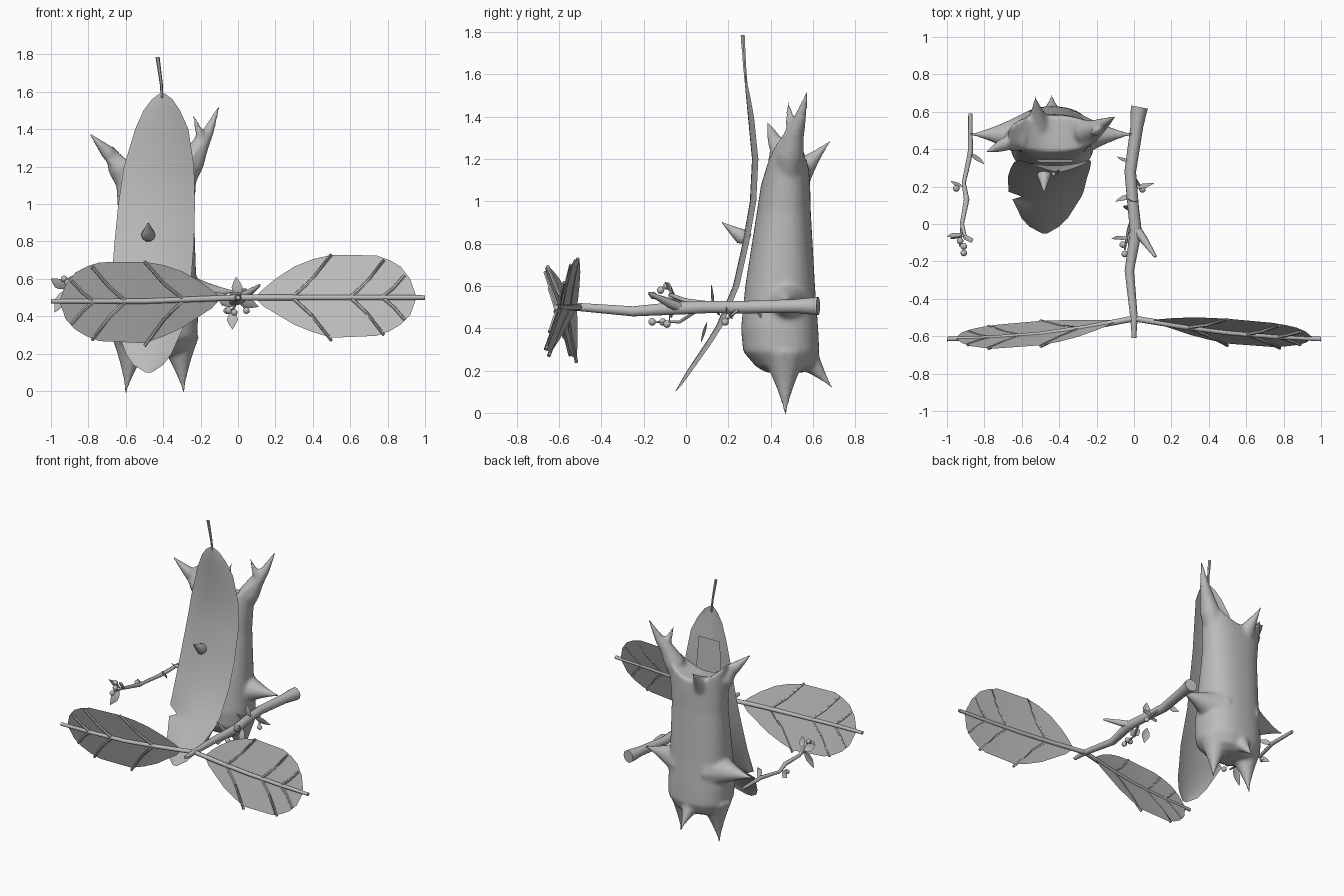
import bpy, bmesh, math
from mathutils import Vector, Matrix

if "Cube" in bpy.data.objects:
    bpy.data.objects.remove(bpy.data.objects["Cube"])

grey = bpy.data.materials.new("plain_grey")
grey.diffuse_color = (0.5, 0.5, 0.5, 1)
grey.use_nodes = True
grey.node_tree.nodes["Principled BSDF"].inputs["Base Color"].default_value = grey.diffuse_color


def finish(bm, name, angle=50):
    bmesh.ops.recalc_face_normals(bm, faces=bm.faces)
    me = bpy.data.meshes.new(name)
    bm.to_mesh(me)
    bm.free()
    ob = bpy.data.objects.new(name, me)
    bpy.context.collection.objects.link(ob)
    me.materials.append(grey)
    bpy.ops.object.select_all(action='DESELECT')
    ob.select_set(True)
    bpy.context.view_layer.objects.active = ob
    bpy.ops.object.shade_smooth_by_angle(angle=math.radians(angle))
    return ob


def loft(bm, rings):
    rows = [[bm.verts.new(p) for p in r] for r in rings]
    n = len(rows[0])
    for a, b in zip(rows, rows[1:]):
        for i in range(n):
            bm.faces.new((a[i], a[(i + 1) % n], b[(i + 1) % n], b[i]))
    bm.faces.new(rows[0])
    r = rows[-1]  # strips keep a curved end clean
    for i in range(n // 2 - 1):
        bm.faces.new((r[i], r[i + 1], r[n - 2 - i], r[n - 1 - i]))


def tube(bm, pts, sides=8):
    """Tapered tube through (x, y, z, radius) points."""
    c = [Vector(p[:3]) for p in pts]
    rings = []
    for i, p in enumerate(pts):
        t = (c[min(i + 1, len(c) - 1)] - c[max(i - 1, 0)]).normalized()
        up = Vector((0, 0, 1)) if abs(t.z) < 0.75 else Vector((0, 1, 0))
        u = t.cross(up).normalized()
        v = u.cross(t)
        rings.append([c[i] + p[3] * (u * math.cos(k * math.tau / sides) + v * math.sin(k * math.tau / sides))
                      for k in range(sides)])
    loft(bm, rings)


def spike(bm, base, tip, radius):
    """Thorn that flares into the body at its base."""
    a, b = Vector(base), Vector(tip)
    tube(bm, [(*a.lerp(b, i / 7), radius * (1 - i / 7) ** 1.4 + .006) for i in range(8)], 12)


def sheet(bm, rows):
    vs = [[bm.verts.new(p) for p in r] for r in rows]
    for a, b in zip(vs, vs[1:]):
        for i in range(len(a) - 1):
            bm.faces.new((a[i], a[i + 1], b[i + 1], b[i]))


# Body: flattened trunk with a saddle-shaped top; z, front y, back y, half width, rise at the sides
bm = bmesh.new()
rings = []
for z, y0, y1, w, rise in [(0.19, .38, .55, .12, 0), (0.22, .33, .60, .18, 0), (0.29, .27, .63, .22, 0),
                           (0.4, .26, .625, .225, 0), (0.6, .28, .61, .215, 0), (0.95, .335, .59, .203, 0),
                           (1.08, .355, .587, .215, 1.2), (1.17, .385, .58, .238, 2.6)]:
    ring = []
    for k in range(40):
        a = (k + .5) * math.tau / 40
        cx, sy = math.cos(a), math.sin(a)
        x = w * math.copysign(abs(cx) ** 0.85, cx)
        y = (y0 + y1) / 2 + (y1 - y0) / 2 * math.copysign(abs(sy) ** 0.85, sy)
        ring.append((-0.438 + x, y, z + rise * x * x))
    rings.append(ring)
loft(bm, rings)

# Horns, blended into the body
tube(bm, [(-.31, .475, 1.05, .05), (-.25, .49, 1.22, .07), (-.205, .51, 1.31, .05), (-.155, .54, 1.395, .03),
          (-.10, .575, 1.525, .006)], 12)
tube(bm, [(-.19, .51, 1.30, .035), (-.205, .495, 1.38, .024), (-.24, .48, 1.475, .006)], 12)
tube(bm, [(-.57, .47, 1.05, .05), (-.635, .45, 1.20, .066), (-.695, .425, 1.275, .04), (-.795, .383, 1.378, .006)], 12)
# Arms and feet on both sides
for s in (-1, 1):
    spike(bm, (-.442 + s * .12, .475, .52), (-.442 + s * .442, .48, .535), .13)
    spike(bm, (-.442 + s * .125, .465, .28), (-.445 + s * .155, .47, -.015), .105)
# Back spikes
spike(bm, (-.44, .51, .33), (-.44, .695, .115), .105)
spike(bm, (-.51, .54, 1.14), (-.53, .69, 1.293), .06)
body = finish(bm, "body")
m = body.modifiers.new("blend", 'REMESH')
m.mode = 'VOXEL'
m.voxel_size = 0.011
m.use_smooth_shade = True
m = body.modifiers.new("soften", 'SMOOTH')
m.factor = 0.5
m.iterations = 10

# Tall front leaf: z, y, left x, right x
bm = bmesh.new()
rows = []
for z, y, xl, xr in [(1.59, .28, -.42, -.39), (1.56, .285, -.46, -.35), (1.5, .295, -.505, -.31), (1.4, .31, -.55, -.265),
                     (1.2, .33, -.61, -.235), (1.0, .32, -.64, -.23), (.8, .285, -.66, -.235), (.6, .24, -.675, -.25),
                     (.41, .16, -.67, -.27), (.37, .135, -.60, -.28), (.345, .12, -.65, -.29),
                     (.2, .02, -.60, -.355), (.14, -.02, -.56, -.40), (.1, -.05, -.495, -.46)]:
    b = .03 * min(1, (xr - xl) / .3)
    rows.append([(xl + (xr - xl) * i / 8, y + b * (((i - 4) / 4) ** 2 - .6), z) for i in range(9)])
sheet(bm, rows)
finish(bm, "front_leaf", 60)

bm = bmesh.new()
tube(bm, [(-.405, .285, 1.55, .007), (-.41, .277, 1.64, .008), (-.43, .268, 1.785, .011)], 6)
finish(bm, "front_leaf_stem")

# Small panel behind the front leaf
bm = bmesh.new()
sheet(bm, [[(-.53, .345, 1.1), (-.32, .345, 1.1)], [(-.505, .33, 1.375), (-.335, .33, 1.375)]])
finish(bm, "leaf_backing")

# Nose: small pointed drop on the leaf
bm = bmesh.new()
tube(bm, [(-.48, .30, .82, .028), (-.48, .26, .835, .038), (-.48, .225, .86, .024), (-.48, .17, .90, .002)], 10)
finish(bm, "nose")

# Main branch with a side stub
bm = bmesh.new()
tube(bm, [(.03, .625, .505, .045), (.025, .60, .505, .043), (.015, .52, .505, .034), (-.02, .28, .50, .031),
          (-.005, .1, .50, .030), (.01, -.04, .495, .032), (-.025, -.25, .48, .025),
          (0, -.5, .50, .02), (0, -.61, .50, .012)], 10)
tube(bm, [(.0, -.01, .49, .026), (.05, -.08, .52, .022), (.115, -.175, .565, .008)], 8)
finish(bm, "branch")

# Two large side leaves with midrib and veins: x, height above and below the rib
outline = [(.09, .0, .0), (.14, .05, -.05), (.2, .10, -.085), (.3, .165, -.145), (.4, .205, -.185), (.5, .228, -.215),
           (.74, .225, -.205), (.81, .20, -.18), (.87, .165, -.145), (.92, .10, -.095), (.955, .0, -.0)]
for side, name, lean, dz, kt, kb, bow in ((1, "right", .3, 0, 1, 1, .02), (-1, "left", -.3, -.02, .925, 1.04, .03)):
    def place(x, h, off=0):
        h *= kt if h > 0 else kb
        y = -.50 - .11 * x - bow * math.sin(math.pi * min(x, 1)) + lean * h
        return (side * x, y - off, .50 + dz * min(1, x * 2) + h)
    bm = bmesh.new()
    sheet(bm, [[place(x, t), place(x, t / 2), place(x, 0), place(x, b / 2), place(x, b)] for x, t, b in outline])
    finish(bm, name + "_leaf", 60)
    bm = bmesh.new()
    tube(bm, [(*place(i / 4, 0, .005), .016 - .001 * i) for i in range(5)], 8)
    for x0, x1, h in ((.29, .5, .23), (.60, .78, .20), (.77, .89, .118)):
        for s in (1, -1):
            tube(bm, [(*place(x0, 0, .005), .010), (*place((x0 + x1) / 2, s * h * .42, .005), .009),
                      (*place(x1, s * h, .005), .009)], 6)
    finish(bm, name + "_leaf_veins")

# Left berry twig
bm = bmesh.new()
tube(bm, [(-.875, .59, .50, .011), (-.875, .38, .50, .014), (-.91, .22, .49, .011),
          (-.895, .13, .51, .015), (-.92, 0, .53, .011), (-.90, -.08, .56, .009)], 8)
tube(bm, [(-.92, 0, .53, .008), (-.93, -.12, .545, .005)], 6)
finish(bm, "left_twig")

# Fine sprigs on the branch
bm = bmesh.new()
tube(bm, [(0, .06, .49, .010), (-.03, -.03, .43, .008), (-.05, -.14, .43, .005)], 6)
tube(bm, [(0, .25, .49, .008), (.04, .19, .44, .006)], 6)
finish(bm, "branch_sprigs")

# Berries
bm = bmesh.new()
for p in [(-.91, -.155, .555), (-.91, -.12, .58), (-.93, -.09, .60), (-.95, .19, .49),
          (-.05, -.16, .43), (-.06, -.11, .43), (-.02, -.09, .42), (.045, .185, .43)]:
    bmesh.ops.create_icosphere(bm, subdivisions=2, radius=.018, matrix=Matrix.Translation(p))
finish(bm, "berries")

# Small pointed leaves: base, tip
bm = bmesh.new()
for a, b in [((-.875, .38, .50), (-.80, .32, .53)), ((-.92, .2, .49), (-.98, .23, .47)), ((-.92, -.05, .55), (-1.0, -.07, .60)),
             ((-.92, -.06, .54), (-.98, -.08, .42)), ((-.9, -.06, .56), (-.87, -.1, .62)), ((0, .19, .49), (.11, .22, .45)),
             ((0, .16, .47), (-.10, .12, .51)), ((-.02, .33, .49), (-.09, .36, .46)), ((-.03, -.07, .45), (-.12, -.08, .53)),
             ((-.03, .1, .43), (-.03, .07, .33)), ((0, .13, .50), (-.01, .12, .61))]:
    a, b = Vector(a), Vector(b)
    d = b - a
    w = d.cross(Vector((0.2, 1, 0.3))).normalized() * .03
    n = d.cross(w).normalized() * .008
    sheet(bm, [[a + d * t - w * s, a + d * t + n * s, a + d * t + w * s]
               for t, s in ((0, .1), (.25, .8), (.5, 1), (.75, .6), (1, .03))])
finish(bm, "small_leaves")
